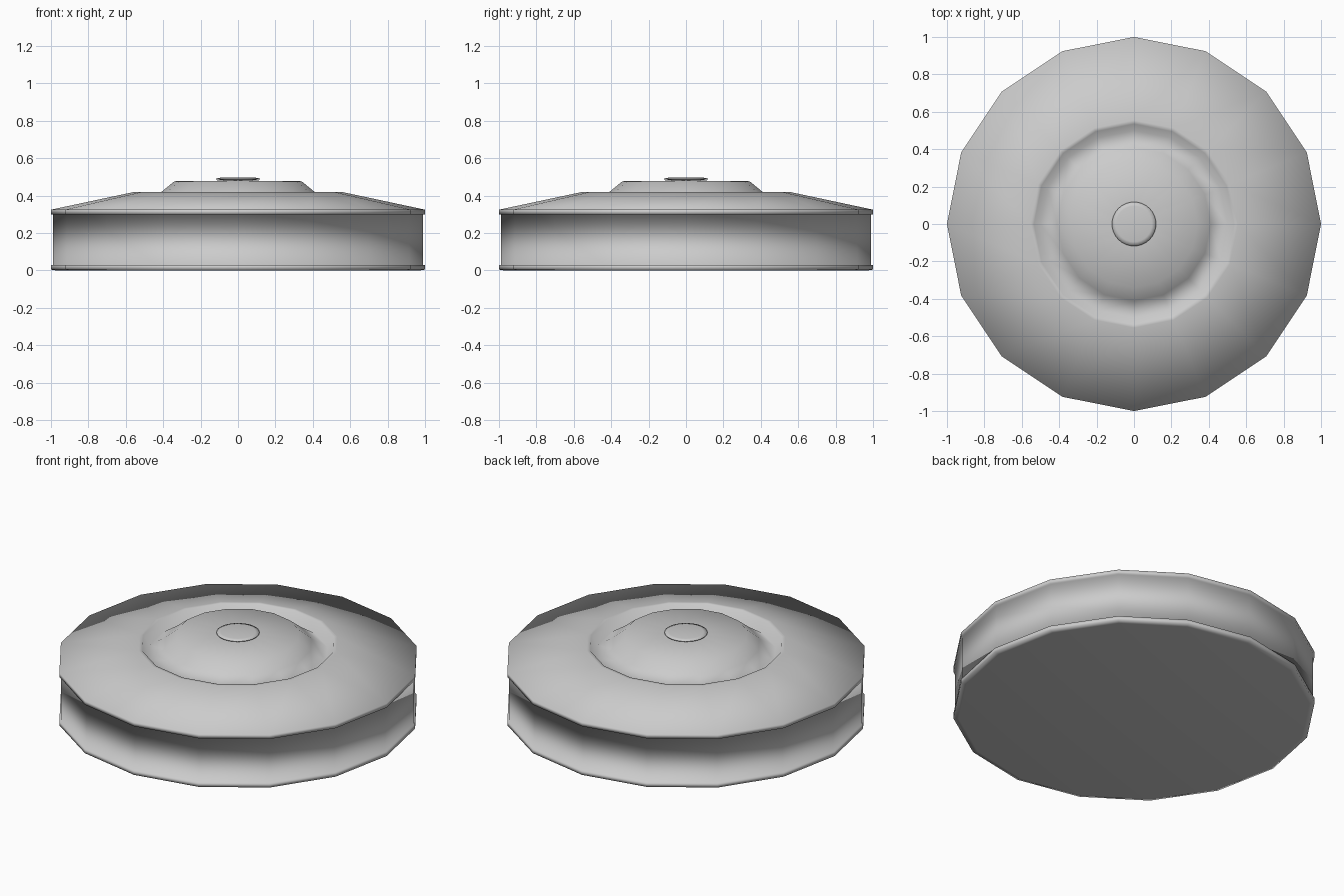
import bpy, bmesh
from math import cos, sin, tau

if "Cube" in bpy.data.objects:
    bpy.data.objects.remove(bpy.data.objects["Cube"])


def lathe(name, profile, sides):
    """Revolve (radius, z) points about z, capping both open ends."""
    bm = bmesh.new()
    rings = [[bm.verts.new((r * cos(tau * i / sides), r * sin(tau * i / sides), z))
              for i in range(sides)] for r, z in profile]
    for a, b in zip(rings, rings[1:]):
        for i in range(sides):
            j = (i + 1) % sides
            bm.faces.new((a[i], a[j], b[j], b[i]))
    bm.faces.new(rings[0][::-1])
    bm.faces.new(rings[-1])
    bmesh.ops.recalc_face_normals(bm, faces=bm.faces[:])
    for f in bm.faces:
        f.smooth = True
    mesh = bpy.data.meshes.new(name)
    bm.to_mesh(mesh)
    bm.free()
    obj = bpy.data.objects.new(name, mesh)
    bpy.context.collection.objects.link(obj)
    return obj


# Drum: flat base, lower rim, recessed wall, upper rim, sloped lid,
# raised ring, groove and central dome
lathe("drum_body", [
    (0.97, 0.0), (1.0, 0.005), (1.0, 0.03), (0.99, 0.03),
    (0.99, 0.30), (1.0, 0.30), (1.0, 0.325),
    (0.555, 0.42), (0.535, 0.42), (0.50, 0.36),
    (0.41, 0.42), (0.34, 0.477), (0.09, 0.48),
], 16)

# Small round button on top of the dome
lathe("top_button", [
    (0.07, 0.475), (0.08, 0.483), (0.118, 0.487),
    (0.118, 0.491), (0.095, 0.496),
], 32)
